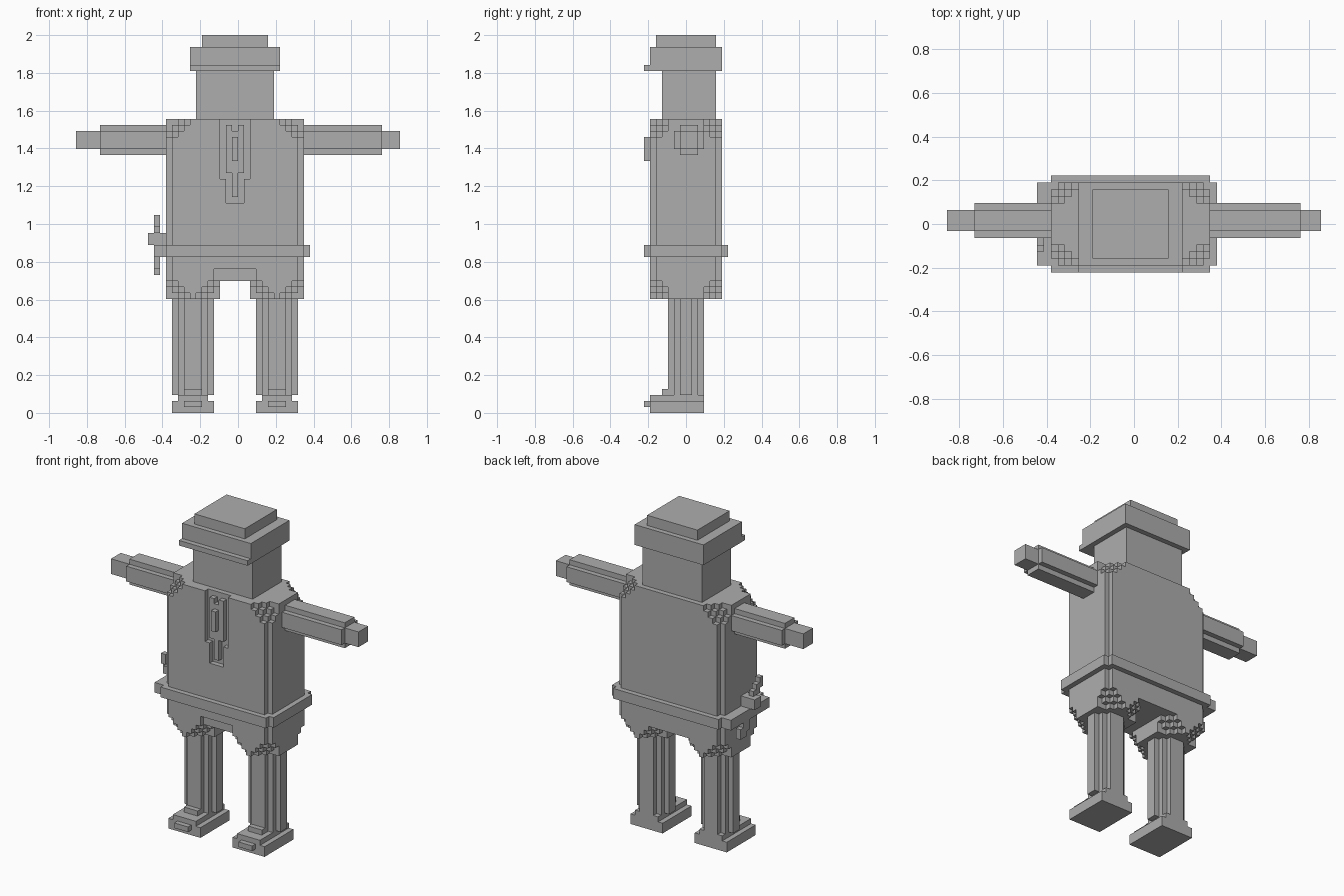
import bpy, bmesh

if "Cube" in bpy.data.objects:
    bpy.data.objects.remove(bpy.data.objects["Cube"])

U = 2 / 63  # size of one block

gray = bpy.data.materials.new("plain gray")
gray.diffuse_color = (0.42, 0.42, 0.42, 1)
gray.use_nodes = True
gray.node_tree.nodes["Principled BSDF"].inputs["Base Color"].default_value = gray.diffuse_color


def blocks(name, boxes, cut=lambda x, y, z: False):
    """Skin a union of block boxes (x0, x1, y0, y1, z0, z1), dropping blocks where cut() is true."""
    cells = {(x, y, z) for x0, x1, y0, y1, z0, z1 in boxes
             for x in range(x0, x1) for y in range(y0, y1) for z in range(z0, z1)
             if not cut(x, y, z)}
    bm = bmesh.new()
    verts = {}

    def vert(p):
        if p not in verts:
            verts[p] = bm.verts.new([c * U for c in p])
        return verts[p]

    for cell in cells:
        for axis in range(3):
            for side in (0, 1):
                near = list(cell)
                near[axis] += 2 * side - 1
                if tuple(near) in cells:
                    continue
                ring = []
                for a, b in ((0, 0), (1, 0), (1, 1), (0, 1)):
                    p = list(cell)
                    p[axis] += side
                    p[(axis + 1) % 3] += a
                    p[(axis + 2) % 3] += b
                    ring.append(vert(tuple(p)))
                bm.faces.new(ring if side else ring[::-1])
    bmesh.ops.dissolve_limit(bm, angle_limit=0.01, verts=bm.verts[:], edges=bm.edges[:])
    me = bpy.data.meshes.new(name)
    bm.to_mesh(me)
    bm.free()
    me.materials.append(gray)
    ob = bpy.data.objects.new(name, me)
    bpy.context.collection.objects.link(ob)


def mirror(boxes):
    return [(-1 - b[1], -1 - b[0], *b[2:]) for b in boxes]


def inset(v, lo, hi):
    return min(v - lo, hi - 1 - v)


def corner(dx, dy, dz):
    """Stepped cut at a box corner."""
    return dx + dy + dz <= 3 and dy <= 2 and dz <= 2


# Jacket: stepped shoulders, notched vertical edges, open collar
def jacket_cut(x, y, z):
    dx, dy = inset(x, -12, 11), inset(y, -6, 6)
    collar = y == -6 and ((-3 <= x < 2 and z >= 39) or (-2 <= x < 1 and z >= 35))
    return dx + dy == 0 or corner(dx, dy, 48 - z) or collar


blocks("jacket", [(-12, 11, -6, 6, 28, 49)], jacket_cut)
blocks("tie", [(-2, -1, -6, -5, 40, 48), (0, 1, -6, -5, 40, 48), (-1, 0, -6, -5, 36, 47),
               (-1, 0, -7, -6, 42, 46)])

# Belt
blocks("belt", [(-12, 11, -7, 7, 26, 28), (-14, 12, -6, 6, 26, 28)])


# Trousers: hips and two cuffs with stepped bottom corners
def hips_cut(x, y, z):
    edge = inset(x, -12, 11) + inset(y, -6, 6) == 0
    return edge or (y == -6 and -4 <= x < 3 and z < 24)


blocks("hips", [(-12, 11, -6, 6, 22, 26)], hips_cut)
for side, x0 in (("left", -12), ("right", 2)):
    blocks(side + "_cuff", [(x0, x0 + 9, -6, 6, 19, 22)],
           lambda x, y, z: corner(inset(x, x0, x0 + 9), inset(y, -6, 6), z - 19))

# Legs and shoes
shoe = [(-11, -4, -6, 3, 0, 2), (-10, -5, -6, 3, 2, 3), (-9, -6, -4, 3, 3, 4), (-9, -6, -7, -6, 1, 2)]
for side, x0, shoe_boxes in (("left", -11, shoe), ("right", 3, mirror(shoe))):
    blocks(side + "_leg", [(x0, x0 + 7, -3, 3, 3, 19)],
           lambda x, y, z: inset(x, x0, x0 + 7) + inset(y, -3, 3) <= 1)
    blocks(side + "_shoe", shoe_boxes)

# Arms and hands
for side, x0, x1, h0, h1 in (("left", -23, -12, -27, -23), ("right", 11, 24, 24, 27)):
    a0, a1 = (x0, x1 + 4) if side == "left" else (x0 - 4, x1)
    blocks(side + "_sleeve", [(a0, a1, -2, 3, 43, 48)],
           lambda x, y, z: inset(y, -2, 3) + inset(z, 43, 48) == 0)
    blocks(side + "_hand", [(h0, h1, -1, 2, 44, 47)])

# Head and cap
blocks("head", [(-7, 6, -4, 5, 49, 57)])
blocks("cap", [(-8, 7, -6, 6, 57, 61), (-6, 5, -5, 5, 61, 63)])
blocks("cap_visor", [(-8, 7, -7, -6, 57, 58)])

# Slanted dagger tucked in the belt
blocks("dagger_grip", [(-14, -13, -4, -3, 31, 33), (-14, -13, -3, -2, 30, 32), (-14, -13, -2, -1, 30, 31)])
blocks("dagger_guard", [(-15, -12, -2, 0, 28, 30)])
blocks("dagger_blade", [(-14, -13, 0, 2, 24, 26), (-14, -13, 1, 3, 23, 25)])
